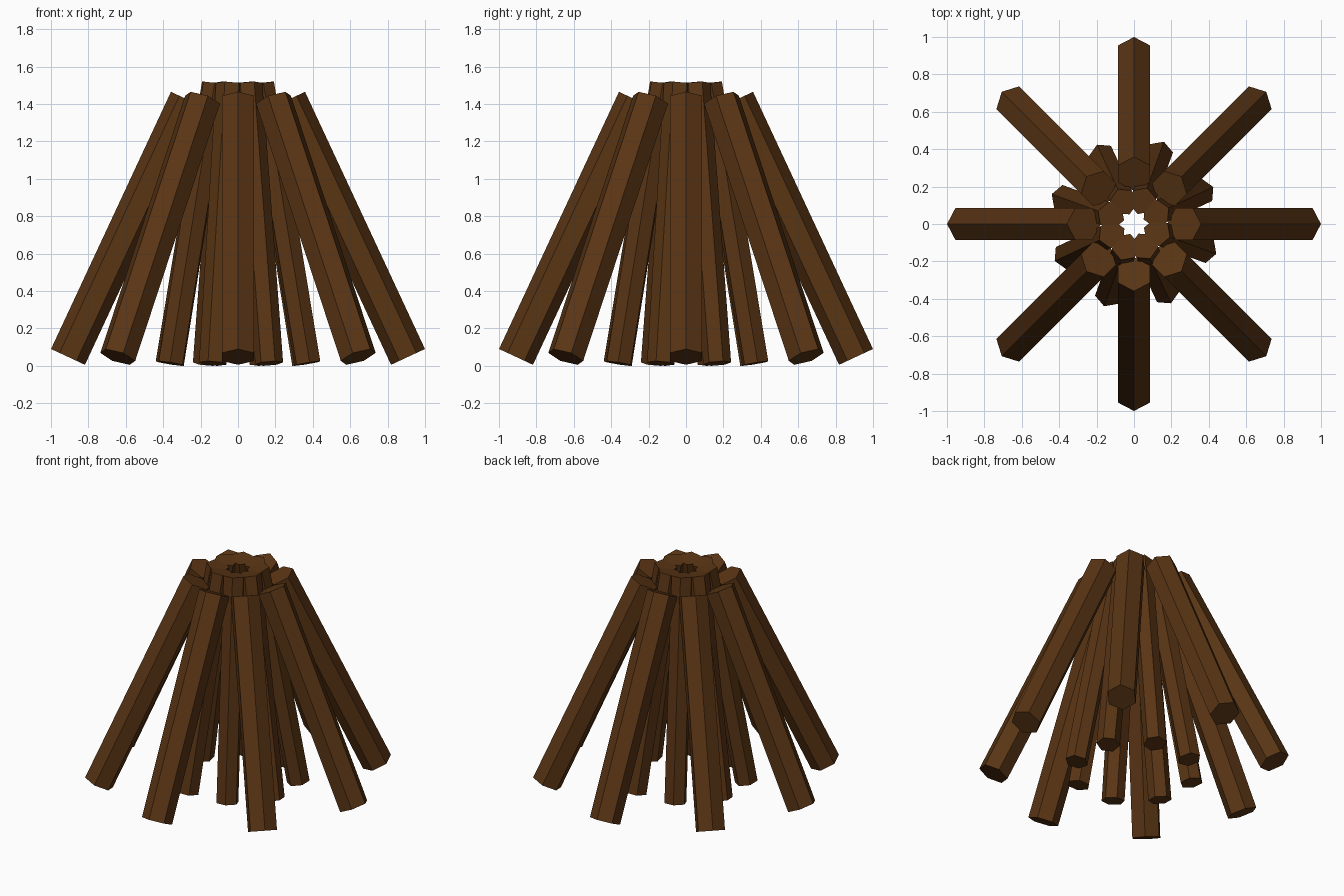
import bpy
from math import radians, sin, cos
from mathutils import Vector

if "Cube" in bpy.data.objects:
    bpy.data.objects.remove(bpy.data.objects["Cube"])

wood = bpy.data.materials.new("wood")
wood.diffuse_color = (0.10, 0.035, 0.007, 1)
wood.use_nodes = True
wood.node_tree.nodes["Principled BSDF"].inputs["Base Color"].default_value = wood.diffuse_color


def log(name, angle, r_bottom, z_bottom, tilt, length, radius):
    """Hexagonal log leaning inward, one corner edge facing outward."""
    lean = radians(tilt)
    r = r_bottom - sin(lean) * length / 2
    z = z_bottom + cos(lean) * length / 2
    a = radians(angle)
    bpy.ops.mesh.primitive_cylinder_add(
        vertices=6, radius=radius, depth=length,
        location=Vector((r * cos(a), r * sin(a), z)),
        rotation=(0, -lean, a))
    ob = bpy.context.object
    # cylinder corners start on +y: turn the mesh so one lies on local +x
    for v in ob.data.vertices:
        v.co.x, v.co.y = v.co.y, -v.co.x
    ob.name = name
    ob.data.materials.append(wood)


for i in range(8):
    # wide outer ring
    log(f"outer_log_{i + 1}", 45 * i, 0.909, 0.048, 25, 1.517, 0.10)
    # steeper, thinner inner ring, turned between the outer logs
    log(f"inner_log_{i + 1}", 45 * i + 25, 0.394, 0.013, 10, 1.517, 0.075)
